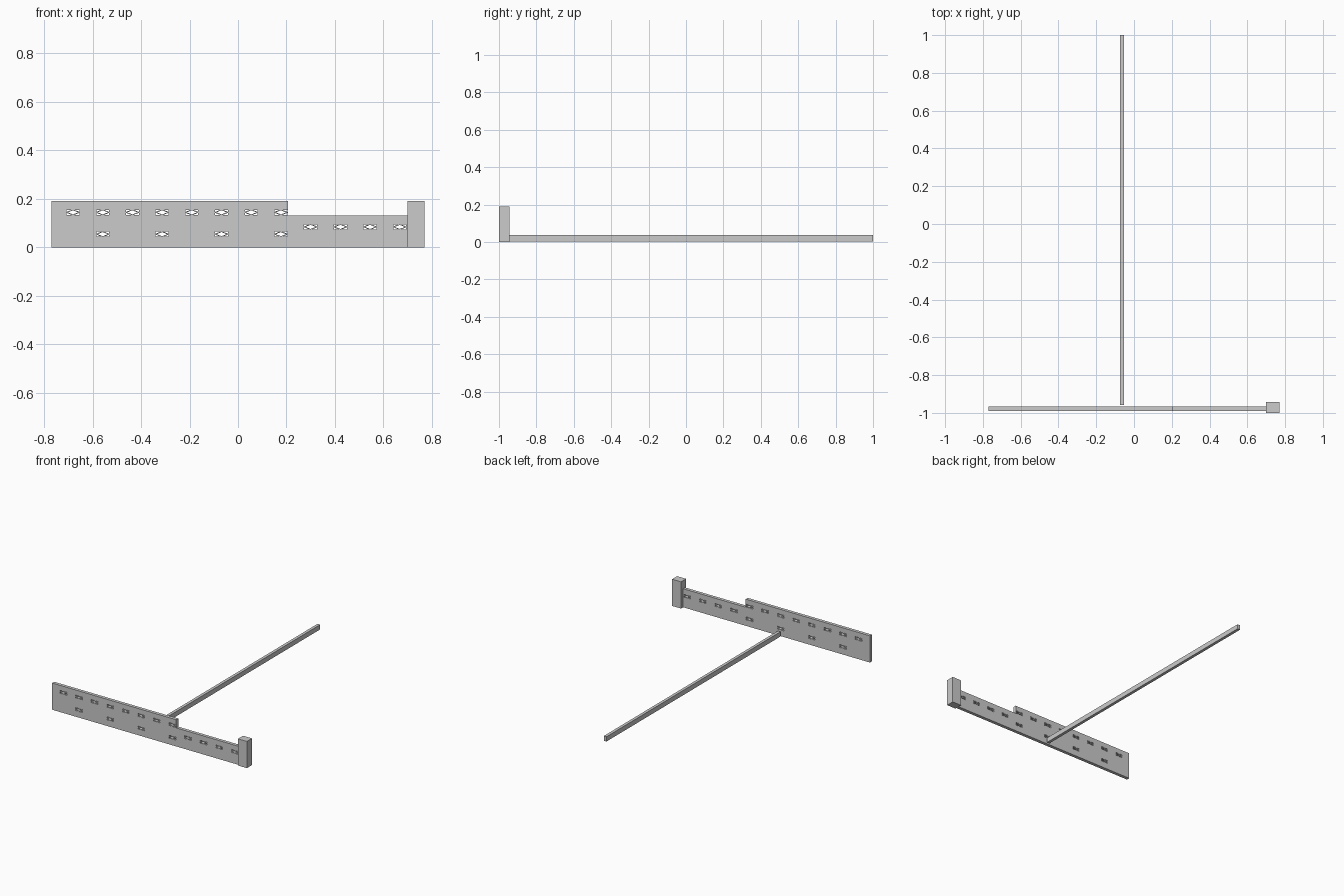
import bpy
from mathutils import Vector

if "Cube" in bpy.data.objects:
    bpy.data.objects.remove(bpy.data.objects["Cube"])

W, H = 0.0265, 0.0105          # half size of a vent block
Y_FRONT, Y_BACK = -0.99, -0.967


def box(name, lo, hi):
    lo, hi = Vector(lo), Vector(hi)
    bpy.ops.mesh.primitive_cube_add(size=1, location=(lo + hi) / 2)
    ob = bpy.context.object
    ob.name = ob.data.name = name
    ob.scale = hi - lo
    bpy.ops.object.transform_apply(location=False, rotation=False, scale=True)
    return ob


def add_loop(curve, pts):
    sp = curve.splines.new('POLY')
    sp.points.add(len(pts) - 1)
    for p, (x, z) in zip(sp.points, pts):
        p.co = (x, z, 0, 1)
    sp.use_cyclic_u = True


def add_vent(curve, cx, cz):
    # central rhombus opening plus four corner triangles, leaving a lattice
    k, c = 0.8, 0.18
    add_loop(curve, [(cx + k * W, cz), (cx, cz + k * H), (cx - k * W, cz), (cx, cz - k * H)])
    for sx in (-1, 1):
        for sz in (-1, 1):
            add_loop(curve, [(cx + sx * W, cz + sz * H),
                             (cx + sx * W, cz + sz * c * H),
                             (cx + sx * c * W, cz + sz * H)])


# Stepped wall with vent openings, as a filled and extruded outline
curve = bpy.data.curves.new("vented_wall", 'CURVE')
curve.dimensions = '2D'
curve.fill_mode = 'BOTH'
curve.extrude = (Y_BACK - Y_FRONT) / 2
add_loop(curve, [(-0.77, 0), (0.705, 0), (0.705, 0.132), (0.207, 0.132),
                 (0.207, 0.19), (-0.77, 0.19)])
for i in range(12):
    x = -0.681 + 0.1226 * i
    if i < 8:
        add_vent(curve, x, 0.144)
        if i % 2:
            add_vent(curve, x, 0.054)
    else:
        add_vent(curve, x, 0.084)
wall = bpy.data.objects.new("vented_wall", curve)
bpy.context.collection.objects.link(wall)
wall.location = (0, (Y_FRONT + Y_BACK) / 2, 0)
wall.rotation_euler = (1.5707963, 0, 0)
bpy.context.view_layer.objects.active = wall
wall.select_set(True)
bpy.ops.object.convert(target='MESH')
bpy.ops.object.shade_flat()

# End post
box("end_post", (0.70, -1.0, 0), (0.77, -0.943, 0.19))

# Long ground beam behind the wall
box("ground_beam", (-0.074, -0.957, 0.003), (-0.053, 1.0, 0.037))
